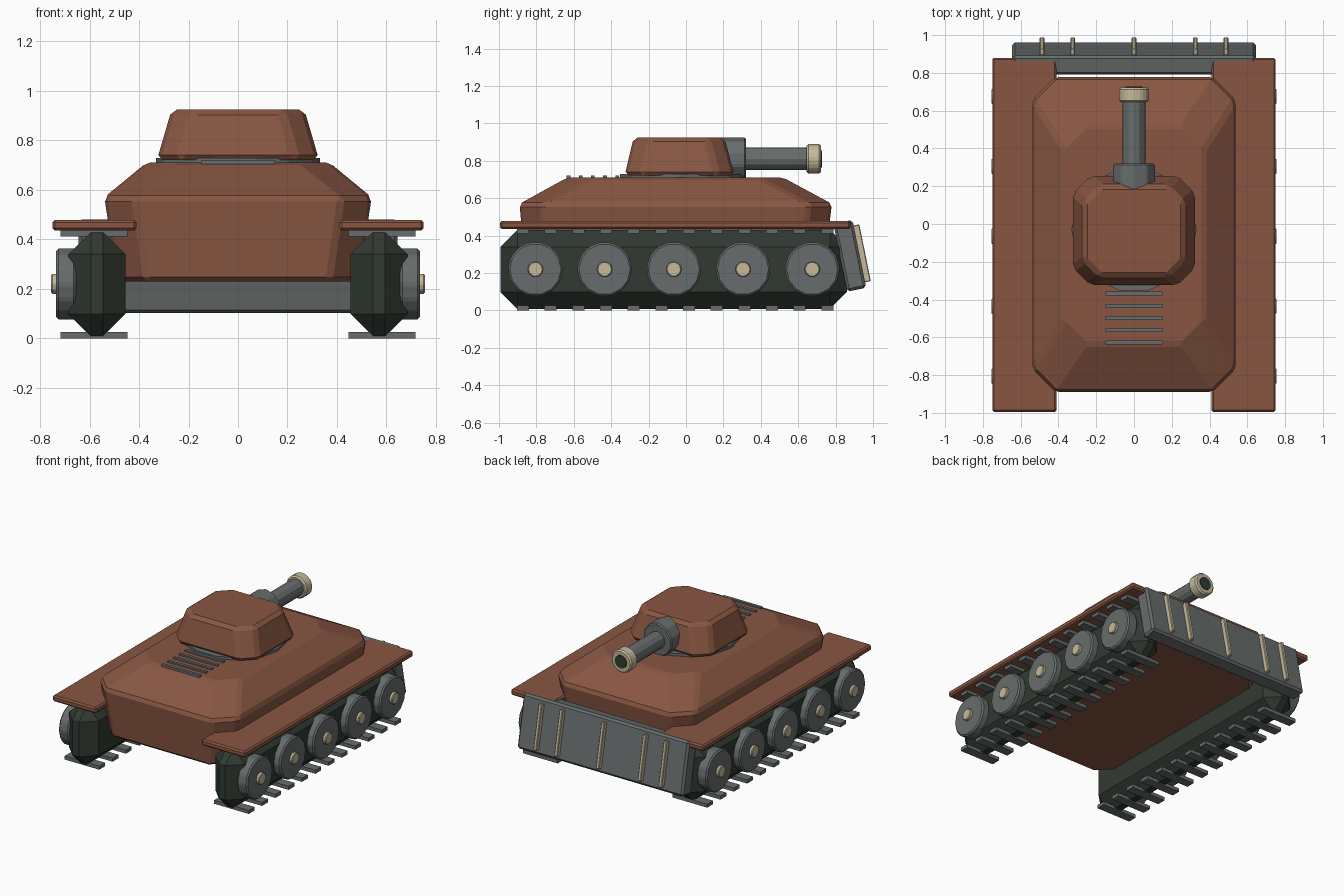
import bpy, bmesh, math
from mathutils import Matrix, Vector

if "Cube" in bpy.data.objects:
    bpy.data.objects.remove(bpy.data.objects["Cube"])


def material(name, rgb):
    m = bpy.data.materials.new(name)
    m.diffuse_color = (*rgb, 1)
    m.use_nodes = True
    m.node_tree.nodes["Principled BSDF"].inputs["Base Color"].default_value = m.diffuse_color
    return m


RUST = material("rust_brown", (0.25, 0.094, 0.055))
STEEL = material("steel_grey", (0.135, 0.152, 0.15))
DARK = material("dark_green", (0.03, 0.042, 0.031))
TAN = material("pale_tan", (0.56, 0.49, 0.33))


def finish(name, bm, mat, bevel=0.0):
    bmesh.ops.recalc_face_normals(bm, faces=bm.faces)
    me = bpy.data.meshes.new(name)
    bm.to_mesh(me)
    bm.free()
    me.materials.append(mat)
    ob = bpy.data.objects.new(name, me)
    bpy.context.collection.objects.link(ob)
    if bevel:
        mod = ob.modifiers.new("bevel", 'BEVEL')
        mod.width = bevel
        mod.segments = 1
        mod.limit_method = 'ANGLE'
        mod.angle_limit = math.radians(25)
    return ob


def box(name, mat, x, y, z, bevel=0.0):
    """Box from (min, max) ranges."""
    bm = bmesh.new()
    size = [r[1] - r[0] for r in (x, y, z)]
    mid = [(r[1] + r[0]) / 2 for r in (x, y, z)]
    bmesh.ops.create_cube(bm, size=1, matrix=Matrix.Translation(mid) @ Matrix.Diagonal((*size, 1)))
    return finish(name, bm, mat, bevel)


def cylinder(name, mat, axis, start, end, centre, r, sides, bevel=0.0):
    """Cylinder along an axis; centre gives the two other coordinates."""
    c = list(centre)
    c.insert('XYZ'.index(axis), (start + end) / 2)
    rot = {'X': Matrix.Rotation(math.pi / 2, 4, 'Y'),
           'Y': Matrix.Rotation(math.pi / 2, 4, 'X'),
           'Z': Matrix.Rotation(math.pi / 2, 4, 'Z')}[axis]
    bm = bmesh.new()
    bmesh.ops.create_cone(bm, cap_ends=True, segments=sides, radius1=r, radius2=r,
                          depth=abs(end - start), matrix=Matrix.Translation(c) @ rot)
    return finish(name, bm, mat, bevel)


def octagon_loft(name, mat, levels, bevel):
    """Stack of chamfered rectangles: (z, half width, y min, y max, chamfer)."""
    bm = bmesh.new()
    rings = []
    for z, w, y0, y1, c in levels:
        pts = [(w, y0 + c), (w, y1 - c), (w - c, y1), (c - w, y1),
               (-w, y1 - c), (-w, y0 + c), (c - w, y0), (w - c, y0)]
        rings.append([bm.verts.new((px, py, z)) for px, py in pts])
    bm.faces.new(rings[0])
    bm.faces.new(rings[-1])
    for a, b in zip(rings, rings[1:]):
        for i in range(8):
            j = (i + 1) % 8
            bm.faces.new((a[i], a[j], b[j], b[i]))
    return finish(name, bm, mat, bevel)


# Hull and turret
octagon_loft("hull", RUST, [(0.23, 0.49, -0.86, 0.74, 0.12),
                            (0.57, 0.54, -0.89, 0.78, 0.12),
                            (0.71, 0.37, -0.635, 0.52, 0.13)], 0.018)
cylinder("turret_ring", STEEL, 'Z', 0.69, 0.728, (0, -0.03), 0.332, 14)
octagon_loft("turret", RUST, [(0.72, 0.328, -0.328, 0.26, 0.09),
                              (0.925, 0.268, -0.28, 0.205, 0.09)], 0.022)

# Gun
GUN = (0, 0.81)
cylinder("gun_mantlet", STEEL, 'Y', 0.1, 0.32, GUN, 0.116, 10, 0.008)
cylinder("gun_barrel", STEEL, 'Y', 0.2, 0.66, GUN, 0.06, 12)
cylinder("muzzle_ring", TAN, 'Y', 0.645, 0.722, GUN, 0.081, 12, 0.01)
cylinder("muzzle_bore", DARK, 'Y', 0.70, 0.727, GUN, 0.046, 12)

# Rear deck vents
for i in range(5):
    y = -0.368 - 0.065 * i
    box(f"deck_vent_{i + 1}", STEEL, (-0.15, 0.15), (y - 0.01, y + 0.01), (0.695, 0.72))

# Running gear, both sides
for side, s in (("left", -1), ("right", 1)):
    def span(a, b):
        return tuple(sorted((s * a, s * b)))
    box(f"{side}_fender", RUST, span(0.41, 0.75), (-0.995, 0.88), (0.435, 0.478), 0.01)
    box(f"{side}_track", DARK, span(0.455, 0.685), (-0.992, 0.86), (0.008, 0.43), 0.09)
    for i in range(12):
        y = -0.872 + 0.148 * i
        for row, z in (("lower", 0.0), ("upper", 0.412)):
            box(f"{side}_{row}_tread_{i + 1}", STEEL, span(0.447, 0.717),
                (y - 0.032, y + 0.032), (z, z + 0.025))
    for i in range(5):
        c = (-0.805 + 0.37 * i, 0.22)
        cylinder(f"{side}_wheel_{i + 1}", STEEL, 'X', *span(0.655, 0.735), c, 0.147, 14, 0.01)
        cylinder(f"{side}_hub_{i + 1}", TAN, 'X', *span(0.70, 0.755), c, 0.042, 10, 0.005)

# Tilted blade with ribs
tilt = Matrix.Translation((0, 0.876, 0.292)) @ Matrix.Rotation(0.2, 4, 'X')
parts = [box("blade", STEEL, (-0.645, 0.645), (-0.052, 0.052), (-0.185, 0.185), 0.014)]
for i, x in enumerate((-0.487, -0.325, 0, 0.325, 0.487)):
    parts.append(box(f"blade_rib_{i + 1}", TAN, (x - 0.012, x + 0.012),
                     (0.04, 0.083), (-0.155, 0.155), 0.004))
for ob in parts:
    ob.matrix_world = tilt
